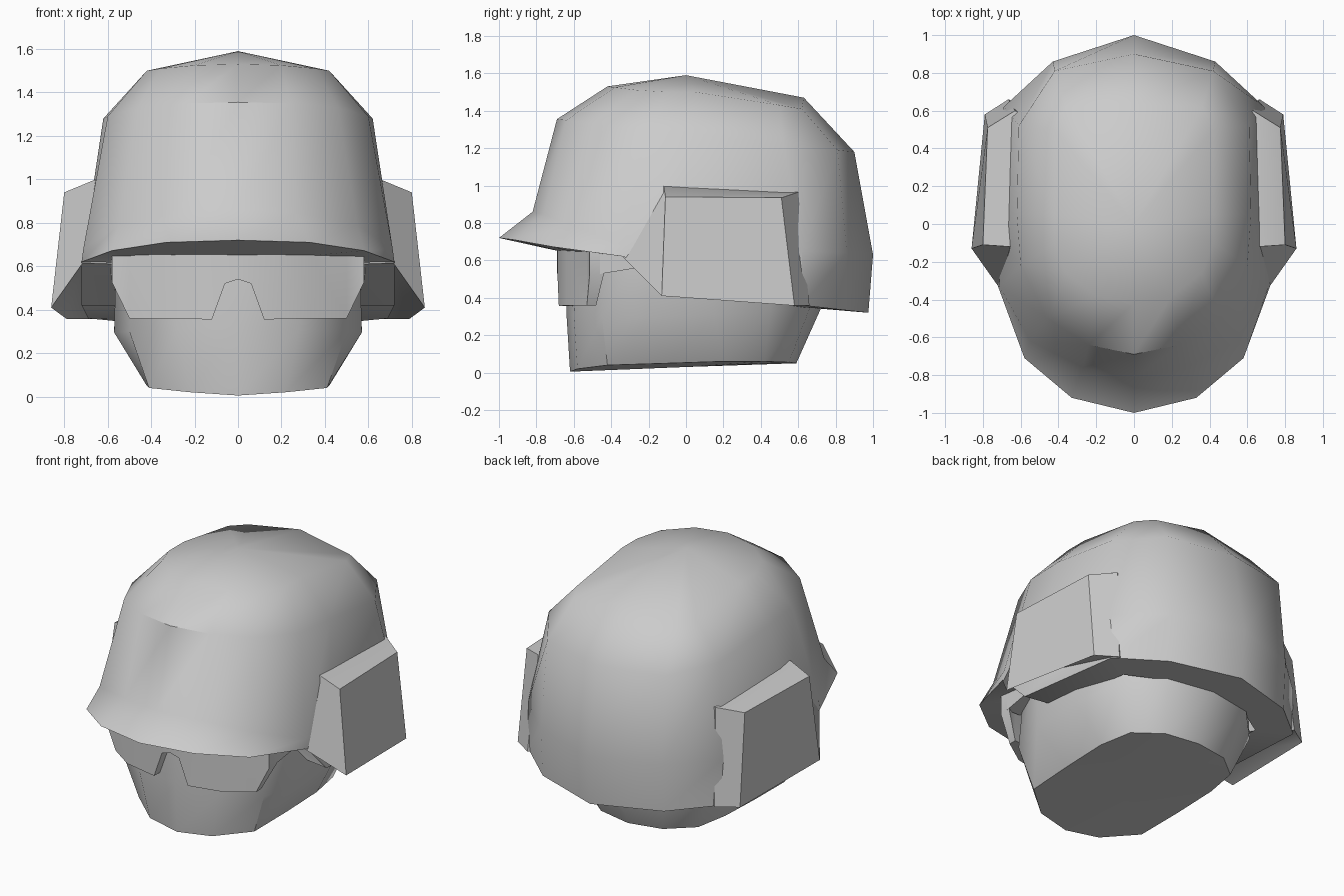
import bpy, bmesh, math

cube = bpy.data.objects.get("Cube")
if cube:
    bpy.data.objects.remove(cube, do_unlink=True)

grey = bpy.data.materials.new("plain grey")
grey.use_nodes = True
grey.diffuse_color = (0.6, 0.6, 0.6, 1)
grey.node_tree.nodes["Principled BSDF"].inputs["Base Color"].default_value = (0.6, 0.6, 0.6, 1)


def finish(name, bm, angle=42):
    bmesh.ops.recalc_face_normals(bm, faces=bm.faces)
    mesh = bpy.data.meshes.new(name)
    bm.to_mesh(mesh)
    bm.free()
    mesh.materials.append(grey)
    obj = bpy.data.objects.new(name, mesh)
    bpy.context.collection.objects.link(obj)
    bpy.ops.object.select_all(action='DESELECT')
    bpy.context.view_layer.objects.active = obj
    obj.select_set(True)
    bpy.ops.object.shade_smooth_by_angle(angle=math.radians(angle))
    return obj


def full_ring(half):
    # half ring runs from front centre to back centre along +x
    return half + [(-x, y, z) for x, y, z in half[-2:0:-1]]


def loft(bm, rings, start=None, end=None):
    """Join closed rings; start and end are optional tip points."""
    loops = [[bm.verts.new(p) for p in r] for r in rings]
    n = len(loops[0])
    for a, b in zip(loops, loops[1:]):
        for i in range(n):
            j = (i + 1) % n
            bm.faces.new((a[i], a[j], b[j], b[i]))
    for tip, ring in ((start, loops[0]), (end, loops[-1])):
        if tip:
            t = bm.verts.new(tip)
            for i in range(n):
                bm.faces.new((ring[i], ring[(i + 1) % n], t))
    return loops


# Helmet shell: underside, brim edge, brim root, then dome rings
shell = [
    [(0, -.66, .645), (.3, -.61, .645), (.5, -.48, .64), (.55, -.3, .62),
     (.54, -.1, .42), (.5, .5, .37), (.33, .62, .35), (0, .68, .345)],
    [(0, -1, .72), (.33, -.92, .71), (.58, -.71, .672), (.72, -.33, .62),
     (.72, -.13, .42), (.69, .62, .36), (.43, .84, .335), (0, .975, .32)],
    [(0, -.82, .86), (.27, -.76, .845), (.55, -.62, .79), (.712, -.33, .68),
     (.715, -.08, .65), (.69, .62, .65), (.43, .86, .64), (0, 1, .63)],
    [(0, -.69, 1.355), (.24, -.64, 1.35), (.46, -.5, 1.33), (.6, -.22, 1.29),
     (.62, .05, 1.28), (.61, .52, 1.22), (.42, .81, 1.19), (0, .9, 1.18)],
    [(0, -.42, 1.53), (.2, -.38, 1.525), (.36, -.26, 1.51), (.42, -.1, 1.5),
     (.42, .05, 1.5), (.42, .5, 1.43), (.36, .62, 1.41), (0, .63, 1.47)],
]
bm = bmesh.new()
loft(bm, [full_ring(r) for r in shell], end=(0, 0, 1.59))
finish("helmet_shell", bm)

# Head below the helmet
head = [
    [(0, -.62, .005), (.22, -.58, .02), (.41, -.42, .04), (.42, -.1, .05),
     (.42, .2, .06), (.38, .42, .06), (.22, .55, .055), (0, .59, .05)],
    [(0, -.64, .33), (.28, -.6, .31), (.5, -.45, .3), (.57, -.2, .295),
     (.57, .15, .31), (.5, .45, .33), (.3, .66, .34), (0, .72, .34)],
    [(0, -.62, .75), (.28, -.57, .72), (.48, -.42, .72), (.56, -.2, .72),
     (.56, .15, .7), (.49, .45, .7), (.3, .66, .7), (0, .72, .7)],
]
bm = bmesh.new()
loft(bm, [full_ring(r) for r in head], start=(0, 0, .03), end=(0, 0, .8))
finish("head", bm)

# Ear flaps: each point is given on the outer face and on the dome side
for name, s in (("left_ear_flap", 1), ("right_ear_flap", -1)):
    outer = [(.86, -.13, .41), (.79, .58, .358), (.775, .51, .935), (.8, -.11, .94)]
    inner = [(.715, -.335, .615), (.665, .66, .358), (.63, .6, .965), (.655, -.12, 1.0)]
    base = [(.55, -.3, .61), (.54, .6, .362), (.52, .55, .95), (.55, -.1, .98)]
    bm = bmesh.new()
    rings = [[(s * x, y, z) for x, y, z in r] for r in (base, inner, outer)]
    loops = loft(bm, rings)
    bm.faces.new(loops[0])
    bm.faces.new(loops[-1])
    finish(name, bm, 42)

# Goggles: cross-sections (x, front y, back y, top z, bottom z) with a nose notch
half = [(0, -.69, -.56, .67, .54), (.06, -.687, -.56, .67, .52), (.12, -.68, -.56, .67, .355),
        (.34, -.64, -.5, .66, .36), (.5, -.53, -.48, .65, .36), (.58, -.515, -.44, .65, .525)]
sections = [(-s[0],) + s[1:] for s in half[:0:-1]] + half
bm = bmesh.new()
loops = loft(bm, [[(x, f, t), (x, f, b), (x, k, b), (x, k, t)] and
                  [(x, f, t), (x, f, b), (x, k, b), (x, k, t)] for x, f, k, t, b in sections])
bm.faces.new(loops[0])
bm.faces.new(loops[-1])
finish("goggles", bm, 30)

# Goggle straps running back under the helmet
for name, s in (("left_strap", 1), ("right_strap", -1)):
    bm = bmesh.new()
    loops = loft(bm, [[(s * a, y, .65), (s * a, y, b), (s * .48, y, b), (s * .48, y, .65)]
                      for a, y, b in ((.58, -.46, .527), (.585, -.2, .57))])
    bm.faces.new(loops[0])
    bm.faces.new(loops[-1])
    finish(name, bm, 30)
